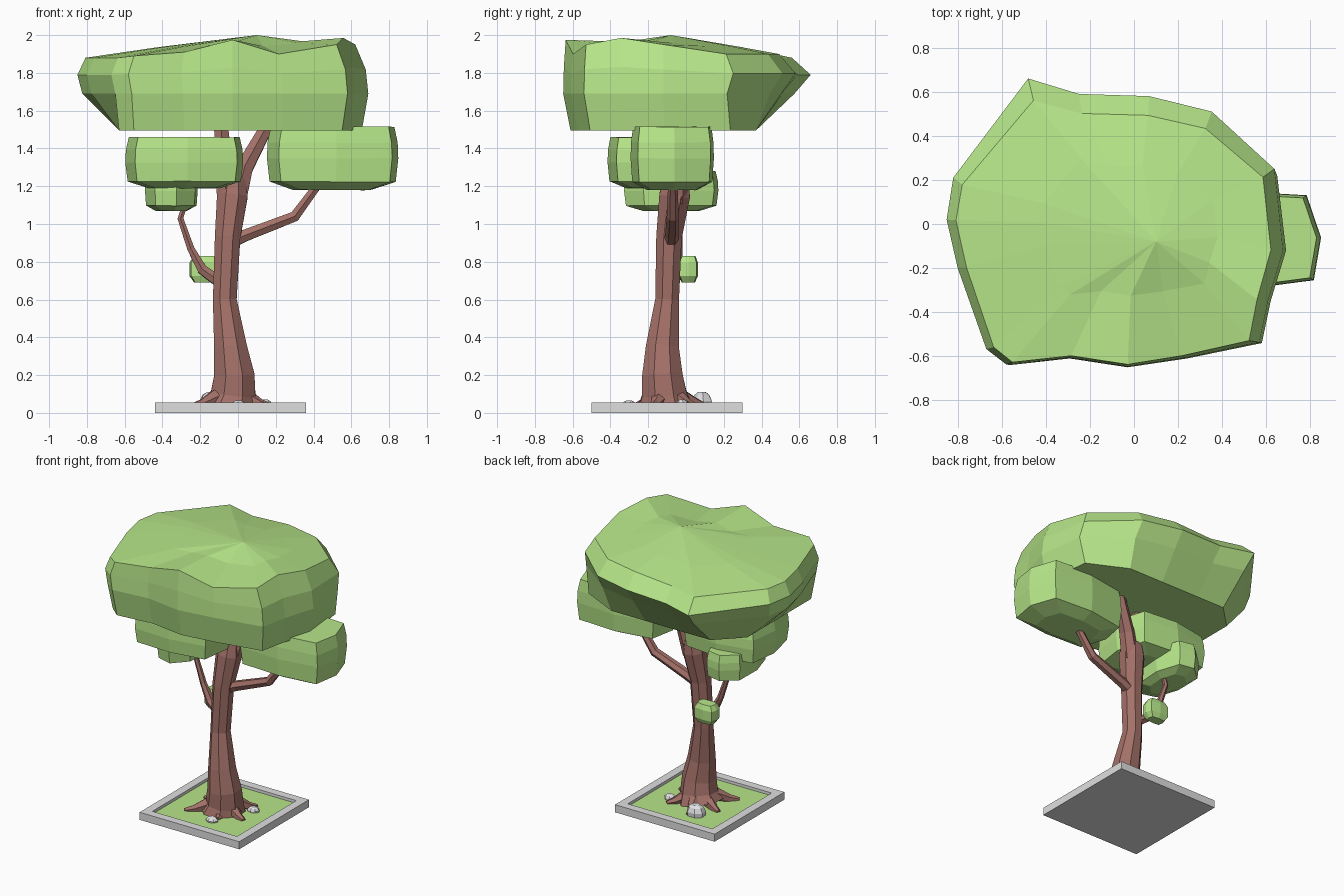
import bpy, bmesh, math, random
from mathutils import Vector

if "Cube" in bpy.data.objects:
    bpy.data.objects.remove(bpy.data.objects["Cube"])

random.seed(4)


def material(name, rgb):
    m = bpy.data.materials.new(name)
    m.diffuse_color = (*rgb, 1)
    m.use_nodes = True
    m.node_tree.nodes["Principled BSDF"].inputs["Base Color"].default_value = m.diffuse_color
    return m


LEAF = material("leaf green", (0.47, 0.79, 0.25))
BARK = material("bark brown", (0.37, 0.165, 0.14))
STONE = material("kerb grey", (0.74, 0.74, 0.74))
ROCK = material("rock pale grey", (0.76, 0.76, 0.78))


def finish(name, bm, mat):
    bmesh.ops.recalc_face_normals(bm, faces=bm.faces)
    me = bpy.data.meshes.new(name)
    bm.to_mesh(me)
    bm.free()
    me.materials.append(mat)
    ob = bpy.data.objects.new(name, me)
    bpy.context.collection.objects.link(ob)
    return ob


def loft(name, rings, mat, tip=None):
    """Skin equal-length rings; close the end with a cap or a tip point."""
    bm = bmesh.new()
    vs = [[bm.verts.new(p) for p in r] for r in rings]
    n = len(vs[0])
    for a, b in zip(vs, vs[1:]):
        for i in range(n):
            j = (i + 1) % n
            bm.faces.new((a[i], a[j], b[j], b[i]))
    bm.faces.new(vs[0][::-1])
    if tip:
        t = bm.verts.new(tip)
        for i in range(n):
            bm.faces.new((vs[-1][i], vs[-1][(i + 1) % n], t))
    else:
        bm.faces.new(vs[-1])
    return finish(name, bm, mat)


def limb(name, path, sides=8):
    """Tapered tube through (x, y, z, radius) points, kept above the tray floor."""
    pts = [Vector(p[:3]) for p in path]
    rings = []
    for k, p in enumerate(pts):
        d = (pts[min(k + 1, len(pts) - 1)] - pts[max(k - 1, 0)]).normalized()
        q = Vector((0, 0, 1)).rotation_difference(d)
        r = path[k][3]
        ring = [p + q @ Vector((r * math.cos(a), r * math.sin(a), 0))
                for a in (math.tau * (i + .5) / sides for i in range(sides))]
        rings.append([(v.x, v.y, max(v.z, .02)) for v in ring])
    return loft(name, rings, BARK)


def clump(name, lo, hi, levels, mat=LEAF, sides=8, boxy=5, jitter=.06, turn=.12):
    """Boxy faceted blob filling the bounds lo..hi; levels are (height, scale)."""
    lo, hi = Vector(lo), Vector(hi)
    c, h = (lo + hi) / 2, (hi - lo) / 2
    wob = [1 - random.random() * jitter for _ in range(sides)]
    rings = []
    for t, s in levels:
        ring = []
        for i in range(sides):
            a = math.tau * i / sides + turn
            ca, sa = math.cos(a), math.sin(a)
            r = s * wob[i] / (abs(ca) ** boxy + abs(sa) ** boxy) ** (1 / boxy)
            z = lo.z + t * (hi.z - lo.z) + random.uniform(-1, 1) * jitter * .2 * h.z
            ring.append((c.x + h.x * r * ca, c.y + h.y * r * sa, z))
        rings.append(ring)
    return loft(name, rings, mat)


# Kerb tray: box with an inset, sunken grass panel
bm = bmesh.new()
bmesh.ops.create_cube(bm, size=1)
for v in bm.verts:
    v.co = (v.co.x * .8 - .04, v.co.y * .8 - .1, (v.co.z + .5) * .055)
top = max(bm.faces, key=lambda f: f.calc_center_median().z)
bmesh.ops.inset_region(bm, faces=[top], thickness=.085)
bmesh.ops.inset_region(bm, faces=[top], thickness=.0005)
for v in top.verts:
    v.co.z = .035
top.material_index = 1
tray = finish("kerb_and_grass", bm, STONE)
tray.data.materials.append(LEAF)

# Trunk, fork and branches
limb("trunk", [(-.04, -.11, .035, .155), (-.025, -.115, .10, .128), (-.02, -.125, .2, .116),
               (-.04, -.125, .35, .094), (-.07, -.10, .6, .068), (-.055, -.09, .93, .073),
               (-.03, -.06, 1.15, .088), (-.025, -.05, 1.24, .07)])
limb("left_fork", [(-.055, -.07, 1.1, .06), (-.075, -.07, 1.28, .055), (-.09, -.07, 1.53, .042)], 6)
limb("right_fork", [(-.01, -.05, 1.12, .06), (.035, -.03, 1.3, .052), (.15, .03, 1.51, .038)], 6)
limb("right_branch", [(-.03, -.08, .91, .04), (.04, -.075, .94, .036),
                      (.30, -.07, 1.04, .032), (.44, -.07, 1.23, .024)], 6)
limb("left_branch", [(-.08, -.07, .68, .035), (-.19, -.05, .76, .03), (-.25, -.04, .87, .022),
                     (-.305, -.04, 1.03, .018), (-.275, -.04, 1.12, .014)], 6)
limb("twig", [(-.15, -.05, .73, .016), (-.18, 0, .76, .012), (-.19, .02, .79, .01)], 5)

# Low roots spreading from the trunk foot
for i, (x, y) in enumerate([(-.24, -.27), (.02, -.26), (.17, -.18), (.12, .05), (-.10, .12), (-.24, -.03)]):
    cx, cy = -.035, -.11
    limb("root_%d" % i, [(cx + .4 * (x - cx), cy + .4 * (y - cy), .075, .05),
                         (cx + .75 * (x - cx), cy + .75 * (y - cy), .045, .028),
                         (x, y, .035, .016)], 6)

# Rocks
for i, (x, y, r, h) in enumerate([(-.14, .085, .07, .11), (.0, -.30, .05, .065), (.14, -.02, .045, .07)]):
    clump("rock_%d" % i, (x - r, y - r * .85, .03), (x + r, y + r * .85, h),
          [(0, .95), (.4, 1), (.8, .75), (1, .4)], ROCK, 7, 2, .2)

# Lower leaf clumps
FORM = [(0, .6), (.13, .96), (.5, 1), (.75, .99), (1, .94)]
clump("right_foliage", (.15, -.30, 1.18), (.85, .15, 1.515), FORM, turn=.06)
clump("left_foliage", (-.61, -.43, 1.19), (.04, .10, 1.46), FORM, turn=.06)
clump("small_foliage", (-.50, -.33, 1.07), (-.21, .18, 1.28), FORM, boxy=3, turn=.2)
clump("sprig_foliage", (-.26, -.04, .69), (-.09, .065, .83),
      [(0, .7), (.25, 1), (.75, 1), (1, .75)], turn=0)

# Main crown: widest outline (x, y) with the rim height above each point
OUTLINE = [(-.58, -.64, 1.89), (-.30, -.61, 1.91), (-.03, -.65, 1.975), (.24, -.61, 1.90),
           (.58, -.54, 1.95), (.62, -.35, 1.985), (.69, -.12, 1.95), (.65, .25, 1.90),
           (.36, .51, 1.90), (.07, .58, 1.90), (-.25, .59, 1.88), (-.48, .66, 1.88),
           (-.82, .21, 1.88), (-.85, .02, 1.88), (-.80, -.20, 1.88), (-.67, -.57, 1.88)]


def crown_ring(left, right, front, back, height):
    return [(x * (left if x < 0 else right), y * (front if y < 0 else back), height(z))
            for x, y, z in OUTLINE]


# The underside is the outline trimmed in at the left and back
underside = [(max(x * .95, -.63), min(y * .94, .37), 1.495) for x, y, z in OUTLINE]
loft("main_foliage", [
    underside,
    crown_ring(.97, 1, 1, .87, lambda z: 1.69),
    crown_ring(1, .98, .995, 1, lambda z: 1.79 + (z - 1.88) * .4),
    crown_ring(.95, .90, .98, .85, lambda z: z),
    crown_ring(.5, .55, .5, .45, lambda z: 1.945 + (z - 1.91) * .3),
], LEAF, tip=(.10, -.08, 2.0))
